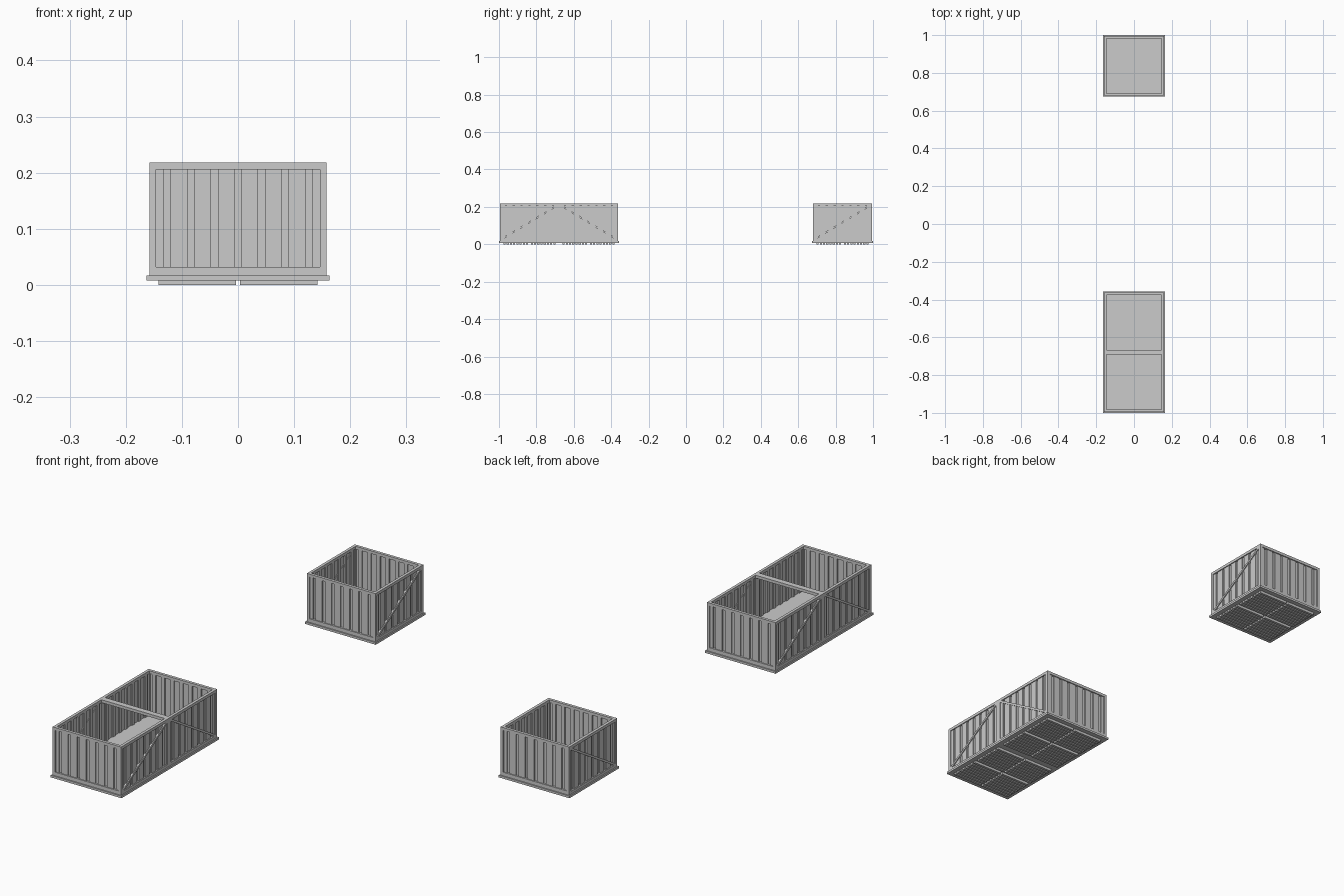
import bpy, bmesh, math
from mathutils import Matrix, Vector

if "Cube" in bpy.data.objects:
    bpy.data.objects.remove(bpy.data.objects["Cube"])

H = 0.158      # half width of a crate body
BASE = 0.163   # half width of the base flange
Z0, Z1 = 0.017, 0.218
BAR = 0.012    # frame bar width


def add_box(bm, lo, hi, mat=Matrix()):
    c = [(a + b) / 2 for a, b in zip(lo, hi)]
    s = [abs(b - a) for a, b in zip(lo, hi)]
    m = mat @ Matrix.Translation(c) @ Matrix.Diagonal((*s, 1))
    bmesh.ops.create_cube(bm, size=1, matrix=m)


def finish(name, bm, loc):
    bmesh.ops.recalc_face_normals(bm, faces=bm.faces)
    me = bpy.data.meshes.new(name)
    bm.to_mesh(me)
    bm.free()
    ob = bpy.data.objects.new(name, me)
    ob.location = loc
    bpy.context.collection.objects.link(ob)
    return ob


def stepped_panel(bm, mat):
    # vertical boards separated by narrow recessed strips, as one closed profile
    outer, inner, t = -H + 0.004, -H + 0.009, 0.002
    prof = [(-H + 0.006, inner)]
    for i in range(8):
        x = -0.162 + i * 0.042
        a, b = max(x, -0.152), min(x + 0.028, 0.152)
        prof += [(a, inner), (a, outer), (b, outer), (b, inner)]
    prof.append((H - 0.006, inner))
    for (xa, ya), (xb, yb) in zip(prof, prof[1:]):
        if abs(xa - xb) < 1e-6 and abs(ya - yb) < 1e-6:
            continue
        add_box(bm, (min(xa, xb), min(ya, yb), Z0 + 0.002),
                (max(xa, xb) + (t if xa == xb else 0), max(ya, yb) + t, Z1 - 0.004), mat)


def crate(label, cy, walls, rising):
    loc = (0, cy, 0)
    # corner posts, top rails and bottom rails
    bm = bmesh.new()
    for sx in (-1, 1):
        for sy in (-1, 1):
            add_box(bm, (sx * H, sy * H, Z0), (sx * (H - BAR), sy * (H - BAR), Z1))
    for k in range(4):
        r = Matrix.Rotation(k * math.pi / 2, 4, 'Z')
        for z in (Z0, Z1 - BAR):
            add_box(bm, (-H + BAR, -H, z), (H - BAR, -H + BAR, z + BAR), r)
    finish(label + "_frame", bm, loc)

    # board walls: 0 front, 1 right, 2 back, 3 left
    bm = bmesh.new()
    for k in walls:
        stepped_panel(bm, Matrix.Rotation(k * math.pi / 2, 4, 'Z'))
    finish(label + "_board_walls", bm, loc)

    # diagonal braces on both long sides
    bm = bmesh.new()
    a = H - BAR
    rise = Z1 - Z0 - 2 * BAR
    length = math.hypot(2 * a, rise)
    tilt = math.atan2(rise, 2 * a) * rising
    for sx in (-1, 1):
        m = Matrix.Translation((sx * (H - 0.004), 0, (Z0 + Z1) / 2)) @ Matrix.Rotation(tilt, 4, 'X')
        add_box(bm, (-0.004, -length / 2, -0.0045), (0.004, length / 2, 0.0045), m)
    finish(label + "_braces", bm, loc)

    # floor panel
    bm = bmesh.new()
    add_box(bm, (-0.151, -H, 0.02), (0.151, H, 0.032))
    finish(label + "_floor", bm, loc)

    # base flange with a centre cross
    bm = bmesh.new()
    for k in range(4):
        r = Matrix.Rotation(k * math.pi / 2, 4, 'Z')
        add_box(bm, (-BASE, -BASE, 0.008), (BASE - 0.02, -BASE + 0.02, 0.017), r)
    add_box(bm, (-0.143, -0.143, 0.011), (0.143, 0.143, 0.0165))
    finish(label + "_base", bm, loc)

    # underside slats in four groups
    bm = bmesh.new()
    n, span = 8, 0.138
    step = span / n
    for sx in (-1, 1):
        for sy in (-1, 1):
            for i in range(n):
                y = 0.004 + i * step
                add_box(bm, (sx * 0.004, sy * (y + 0.003), 0.0),
                        (sx * 0.142, sy * (y + step - 0.003), 0.011))
    finish(label + "_slats", bm, loc)


# two joined crates at the front (open to each other), one separate at the back
crate("front_crate", -0.837, (0, 1, 3), 1)
crate("middle_crate", -0.521, (1, 2, 3), -1)
crate("back_crate", 0.837, (0, 1, 2, 3), 1)
